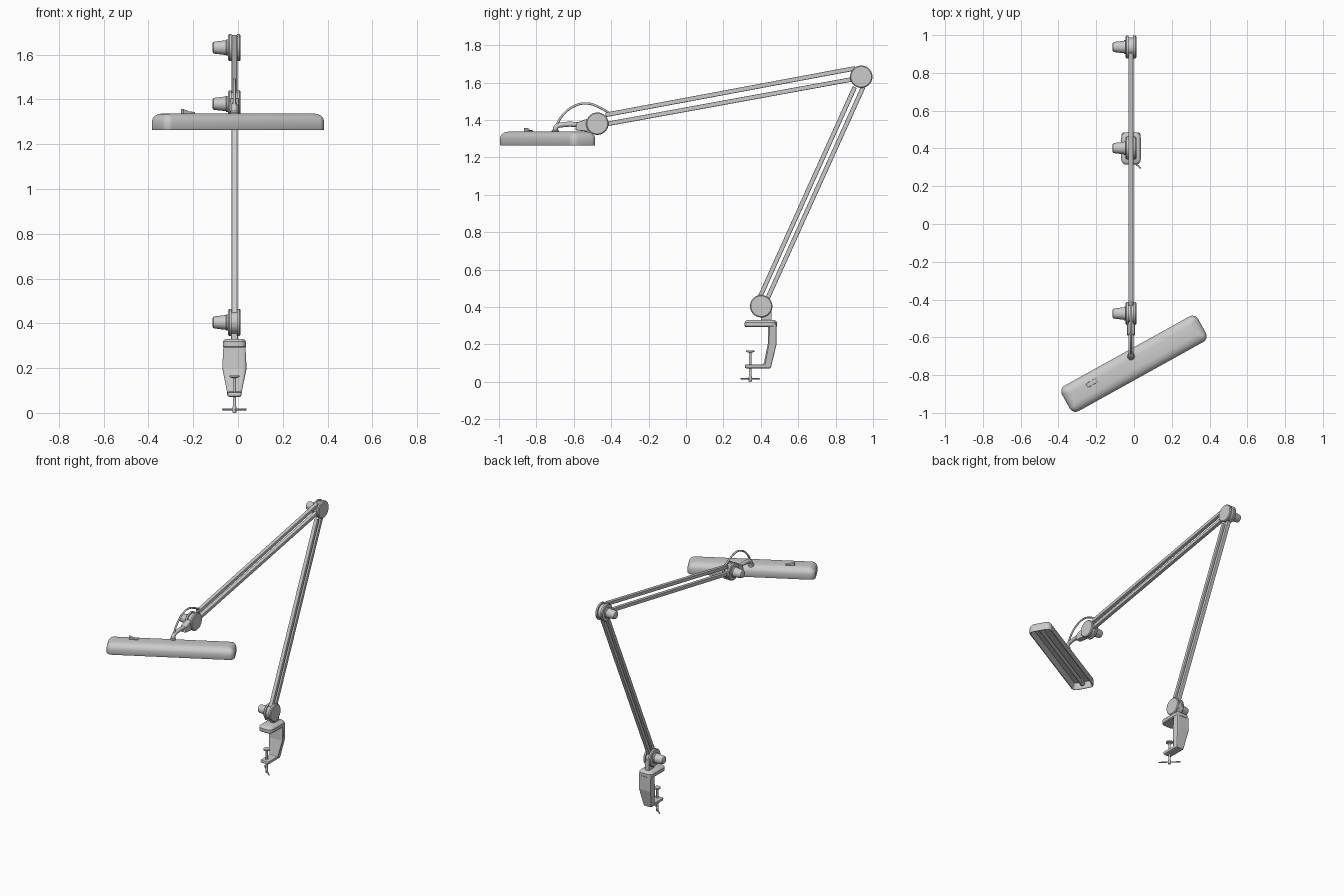
import bpy, bmesh
from math import sin, cos, pi, radians
from mathutils import Vector, Matrix

if "Cube" in bpy.data.objects:
    bpy.data.objects.remove(bpy.data.objects["Cube"])

CX = -0.016                      # plane of the arm
BASE, ELBOW, WRIST = (0.402, 0.404), (0.937, 1.631), (-0.474, 1.38)   # joints (y, z)


def finish(name, bm, smooth=True, bevel=0, matrix=None):
    bmesh.ops.recalc_face_normals(bm, faces=bm.faces)
    me = bpy.data.meshes.new(name)
    bm.to_mesh(me)
    bm.free()
    ob = bpy.data.objects.new(name, me)
    bpy.context.collection.objects.link(ob)
    if matrix:
        ob.matrix_world = matrix
    if bevel:
        m = ob.modifiers.new("bevel", 'BEVEL')
        m.width, m.segments, m.limit_method = bevel, 2, 'ANGLE'
    if smooth:
        bpy.ops.object.select_all(action='DESELECT')
        ob.select_set(True)
        bpy.context.view_layer.objects.active = ob
        bpy.ops.object.shade_smooth_by_angle(angle=radians(35))
    return ob


def loft(bm, rings):
    vs = [[bm.verts.new(p) for p in r] for r in rings]
    n = len(vs[0])
    for a, b in zip(vs, vs[1:]):
        for i in range(n):
            bm.faces.new((a[i], a[(i + 1) % n], b[(i + 1) % n], b[i]))
    bm.faces.new(vs[0])
    bm.faces.new(vs[-1])


def lathe(name, profile, origin, axis, n=32):
    """profile: (distance along axis, radius)"""
    bm = bmesh.new()
    loft(bm, [[(r * cos(2 * pi * i / n), r * sin(2 * pi * i / n), t) for i in range(n)]
              for t, r in profile])
    rot = Vector((0, 0, 1)).rotation_difference(Vector(axis)).to_matrix().to_4x4()
    return finish(name, bm, matrix=Matrix.Translation(origin) @ rot)


def rounded_stack(name, hx, hy, rad, levels, matrix, n=8):
    """rounded rectangles stacked by (inset, z)"""
    bm = bmesh.new()
    rings = []
    for ins, z in levels:
        r = max(rad - ins, 0.006)
        ring = []
        for k, (sx, sy) in enumerate(((1, 1), (-1, 1), (-1, -1), (1, -1))):
            for i in range(n + 1):
                a = pi / 2 * (k + i / n)
                ring.append((sx * (hx - ins - r) + r * cos(a), sy * (hy - ins - r) + r * sin(a), z))
        rings.append(ring)
    loft(bm, rings)
    return finish(name, bm, matrix=matrix)


def bar(name, p, q, wx, wz, bevel=0.004):
    """square bar between two points"""
    p, q = Vector(p), Vector(q)
    bm = bmesh.new()
    bmesh.ops.create_cube(bm, size=1)
    d = q - p
    ax = Vector((1, 0, 0))
    up = d.cross(ax).normalized()
    rot = Matrix((ax, d.normalized(), up)).transposed().to_4x4()
    bmesh.ops.scale(bm, vec=(wx, d.length, wz), verts=bm.verts)
    return finish(name, bm, False, bevel, Matrix.Translation((p + q) / 2) @ rot)


def plate(name, pts, width, bevel=0, taper=None):
    """yz profile extruded along x"""
    bm = bmesh.new()
    loft(bm, [[(s * width / 2 * (taper(z) if taper else 1), y, z) for y, z in pts] for s in (-1, 1)])
    return finish(name, bm, False, bevel, Matrix.Translation((CX, 0, 0)))


def tube(name, pts, r):
    cu = bpy.data.curves.new(name, 'CURVE')
    cu.dimensions, cu.bevel_depth, cu.bevel_resolution = '3D', r, 4
    cu.use_fill_caps = True
    sp = cu.splines.new('BEZIER')
    sp.bezier_points.add(len(pts) - 1)
    for b, p in zip(sp.bezier_points, pts):
        b.co = p
        b.handle_left_type = b.handle_right_type = 'AUTO'
    ob = bpy.data.objects.new(name, cu)
    bpy.context.collection.objects.link(ob)
    return ob


# Joints: two cheeks, inner hub and tapered knob
for label, (y, z) in (("base", BASE), ("elbow", ELBOW), ("wrist", WRIST)):
    for side in (-1, 1):
        lathe(f"{label}_joint_cheek", [(0.012, 0.06), (0.023, 0.06), (0.028, 0.055)],
              (CX, y, z), (side, 0, 0), 40)
    lathe(f"{label}_joint_hub", [(-0.013, 0.05), (0.013, 0.05)], (CX, y, z), (1, 0, 0))
    lathe(f"{label}_knob", [(0.026, 0.036), (0.036, 0.036), (0.038, 0.033), (0.088, 0.027),
                            (0.094, 0.025), (0.097, 0.02)], (CX, y, z), (-1, 0, 0))

# Arms: pairs of parallel bars
for name, p, q in (
        ("lower_arm_front_bar", (0.388, 0.437), (0.902, 1.575)),
        ("lower_arm_rear_bar", (0.432, 0.437), (0.947, 1.575)),
        ("upper_arm_top_bar", (-0.43, 1.427), (0.905, 1.676)),
        ("upper_arm_bottom_bar", (-0.43, 1.377), (0.905, 1.620))):
    bar(name, (CX, *p), (CX, *q), 0.026, 0.024)

# Table clamp: post, top jaw, tapered spine with lower jaw
plate("base_post", [(0.40, 0.32), (0.458, 0.32), (0.458, 0.40), (0.40, 0.40)], 0.03, 0.004)
rounded_stack("clamp_top_jaw", 0.052, 0.086, 0.03,
              [(0.004, 0.292), (0, 0.297), (0, 0.318), (0.006, 0.326), (0.012, 0.330)],
              Matrix.Translation((CX, 0.4, 0)))
plate("clamp_spine", [(0.44, 0.31), (0.484, 0.31), (0.484, 0.20), (0.453, 0.071), (0.315, 0.071),
                      (0.315, 0.093), (0.415, 0.093), (0.437, 0.20)], 0.098, 0.008,
      lambda z: 0.62 + 0.38 * min(1, max(0, (z - 0.08) / 0.12)))

# Clamp screw, pressure pad and turning handle
sx = (CX, 0.343, 0)
lathe("clamp_screw", [(0, 0.007), (0.004, 0.009), (0.026, 0.009), (0.03, 0.007), (0.16, 0.007)],
      sx, (0, 0, 1), 16)
lathe("screw_pad", [(0.156, 0.009), (0.16, 0.022), (0.168, 0.022)], sx, (0, 0, 1), 24)
d = Vector((0.72, -0.69, 0)).normalized()
lathe("screw_handle", [(-0.072, 0.004), (0.072, 0.004)], (CX, 0.343, 0.015), d, 12)

# Head bracket: fork, bent neck rod, collar
plate("head_fork", [(-0.592, 1.345), (-0.585, 1.386), (-0.53, 1.405), (-0.47, 1.40),
                    (-0.47, 1.345), (-0.53, 1.338)], 0.042, 0.006)
tube("head_neck", [(CX, -0.55, 1.374), (CX, -0.66, 1.374), (CX, -0.693, 1.363), (CX, -0.70, 1.325)], 0.0135)
lathe("neck_collar", [(0, 0.02), (0.02, 0.02), (0.025, 0.015)], (CX, -0.70, 1.322), (0, 0, 1), 24)

# Cable looping over the wrist
tube("cable", [(CX, -0.70, 1.36), (CX, -0.655, 1.43), (CX, -0.595, 1.475), (CX, -0.53, 1.488),
               (CX, -0.465, 1.468), (CX, -0.40, 1.43)], 0.006)

# Lamp head: hollow rounded shade with a tube inside
head = Matrix.Translation((0, -0.74, 0)) @ Matrix.Rotation(radians(29), 4, 'Z')
rounded_stack("lamp_shade", 0.412, 0.077, 0.035,
              [(0.022, 1.305), (0.010, 1.27), (0.007, 1.264), (0.002, 1.264), (0, 1.268), (0, 1.302),
               (0.004, 1.315), (0.013, 1.326), (0.027, 1.334), (0.045, 1.338)], head)
lathe("lamp_tube", [(-0.36, 0.012), (0.36, 0.012)], head @ Vector((0, 0, 1.287)),
      head.to_3x3() @ Vector((1, 0, 0)), 20)
for s in (-1, 1):
    c = head @ Vector((s * 0.365, 0, 1.29))
    lathe("tube_socket", [(-0.02, 0.017), (0.02, 0.017)], c, head.to_3x3() @ Vector((1, 0, 0)), 20)

# Rocker switch on the shade
bm = bmesh.new()
loft(bm, [[(x, y, z) for x, z in ((-0.03, 1.33), (0.03, 1.33), (0.03, 1.344), (0, 1.346), (-0.03, 1.358))]
          for y in (-0.012, 0.012)])
finish("switch", bm, False, 0.002, head @ Matrix.Translation((-0.245, 0.02, 0)))
